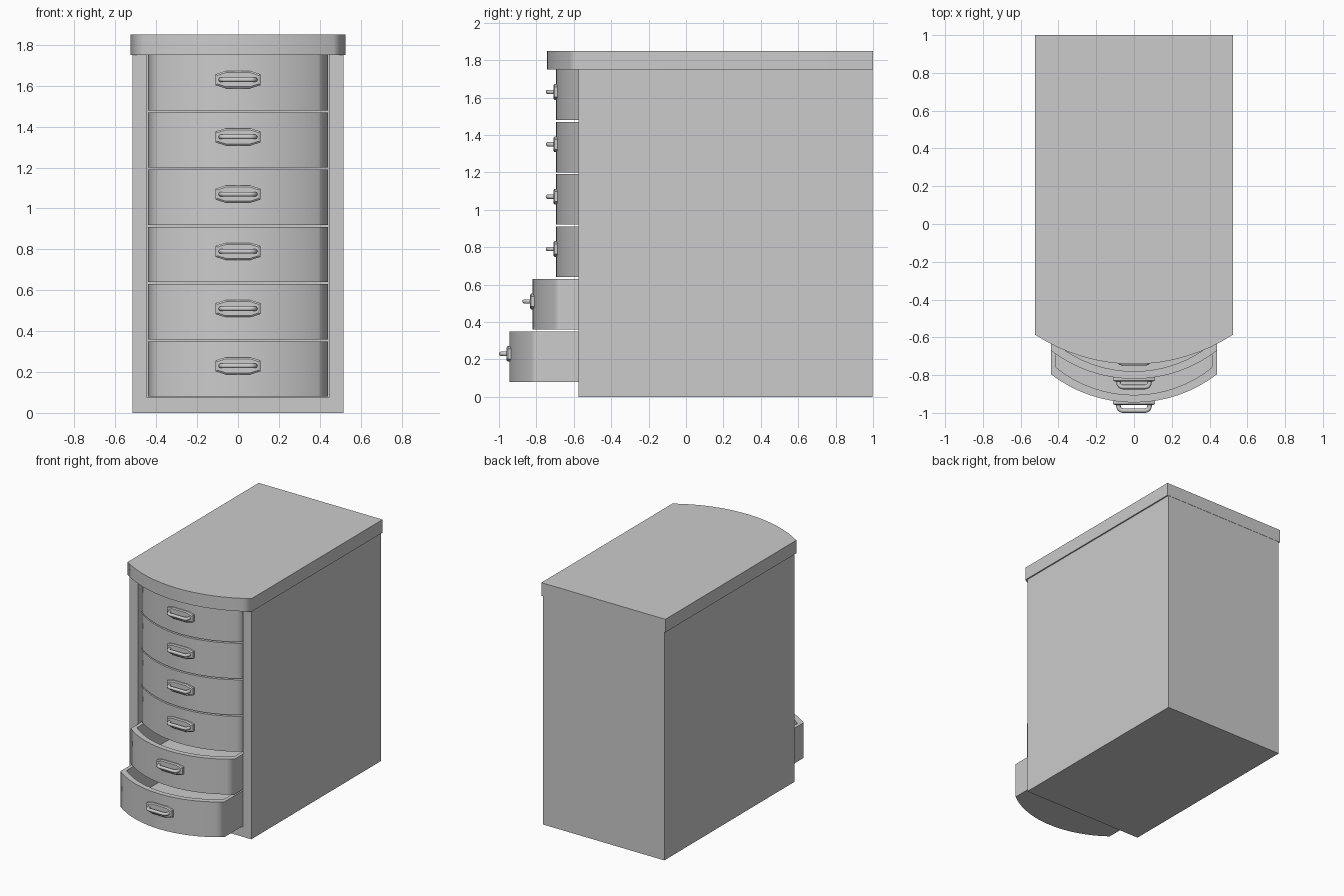
import bpy, bmesh, math

if "Cube" in bpy.data.objects:
    bpy.data.objects.remove(bpy.data.objects["Cube"])

ARC_SEGS = 16
CORNER = math.radians(60)


def loft(name, loops, smooth=True):
    """Bridge successive closed loops of points and cap both ends."""
    bm = bmesh.new()
    rings = [[bm.verts.new(p) for p in loop] for loop in loops]
    n = len(rings[0])
    for a, b in zip(rings, rings[1:]):
        for i in range(n):
            j = (i + 1) % n
            bm.faces.new((a[i], a[j], b[j], b[i]))
    bm.faces.new(rings[0])
    bm.faces.new(rings[-1])
    bmesh.ops.recalc_face_normals(bm, faces=bm.faces[:])
    mesh = bpy.data.meshes.new(name)
    bm.to_mesh(mesh)
    bm.free()
    obj = bpy.data.objects.new(name, mesh)
    bpy.context.collection.objects.link(obj)
    if smooth:
        bpy.ops.object.select_all(action='DESELECT')
        obj.select_set(True)
        bpy.context.view_layer.objects.active = obj
        bpy.ops.object.shade_smooth_by_angle(angle=CORNER)
        obj.modifiers.new("weighted_normal", 'WEIGHTED_NORMAL').keep_sharp = True
    return obj


def bow(half_w, corner_y, front_y, back_y):
    """Rectangle in plan with a bowed front edge."""
    s = corner_y - front_y
    r = (half_w ** 2 + s ** 2) / (2 * s)
    a = math.asin(half_w / r)
    pts = []
    for i in range(ARC_SEGS + 1):
        t = -a + 2 * a * i / ARC_SEGS
        pts.append((r * math.sin(t), front_y + r - r * math.cos(t)))
    return pts + [(half_w, back_y), (-half_w, back_y)]


def at_z(pts, z, dy=0):
    return [(x, y + dy, z) for x, y in pts]


def at_y(pts, y):
    return [(x, y, z) for x, z in pts]


def rect(hw, z0, z1):
    return [(-hw, z0), (hw, z0), (hw, z1), (-hw, z1)]


# Hollow carcass, open at the front
outer, inner = rect(0.515, 0, 1.77), rect(0.445, 0.075, 1.752)
loft("carcass", [at_y(outer, 0.998), at_y(outer, -0.575),
                 at_y(inner, -0.575), at_y(inner, 0.95)], smooth=False)

# Bow-fronted top board
board = bow(0.525, -0.585, -0.742, 1.0)
loft("top_board", [at_z(board, 1.75), at_z(board, 1.85)])


def handle(label, y, z):
    # Octagonal back plate with a chamfered rim
    def plate(w, w2, h, h2):
        return [(-w, z - h2), (-w2, z - h), (w2, z - h), (w, z - h2),
                (w, z + h2), (w2, z + h), (-w2, z + h), (-w, z + h2)]
    big, small = plate(0.11, 0.062, 0.042, 0.027), plate(0.101, 0.06, 0.034, 0.021)
    loft(f"handle_plate_{label}", [at_y(big, y + 0.012), at_y(big, y - 0.008),
                                   at_y(small, y - 0.014)], smooth=False)

    # Round pull bar with curved corners
    half = [(0.086, 0.0)]
    for i in range(7):
        t = math.radians(90 * i / 6)
        half.append((0.058 + 0.024 * math.cos(t), -0.019 - 0.024 * math.sin(t)))
    path = half + [(-px, py) for px, py in reversed(half)]
    curve = bpy.data.curves.new(f"handle_bar_{label}", 'CURVE')
    curve.dimensions = '3D'
    curve.bevel_depth = 0.012
    curve.bevel_resolution = 3
    curve.use_fill_caps = True
    spline = curve.splines.new('POLY')
    spline.points.add(len(path) - 1)
    for p, (px, py) in zip(spline.points, path):
        p.co = (px, y + py, z, 1)
    spline.use_smooth = True
    bpy.context.collection.objects.link(bpy.data.objects.new(curve.name, curve))


# Six drawers, the two lowest pulled out
shell = bow(0.44, -0.545, -0.695, 0.92)
cavity = bow(0.412, -0.51, -0.655, 0.89)
for i in range(6):
    z = 0.08 + 0.28 * i
    dy = (-0.25, -0.125, 0, 0, 0, 0)[i]
    loft(f"drawer_{i + 1}", [at_z(shell, z, dy), at_z(shell, z + 0.27, dy),
                             at_z(cavity, z + 0.27, dy), at_z(cavity, z + 0.03, dy)])
    handle(i + 1, -0.695 + dy, z + 0.15)
